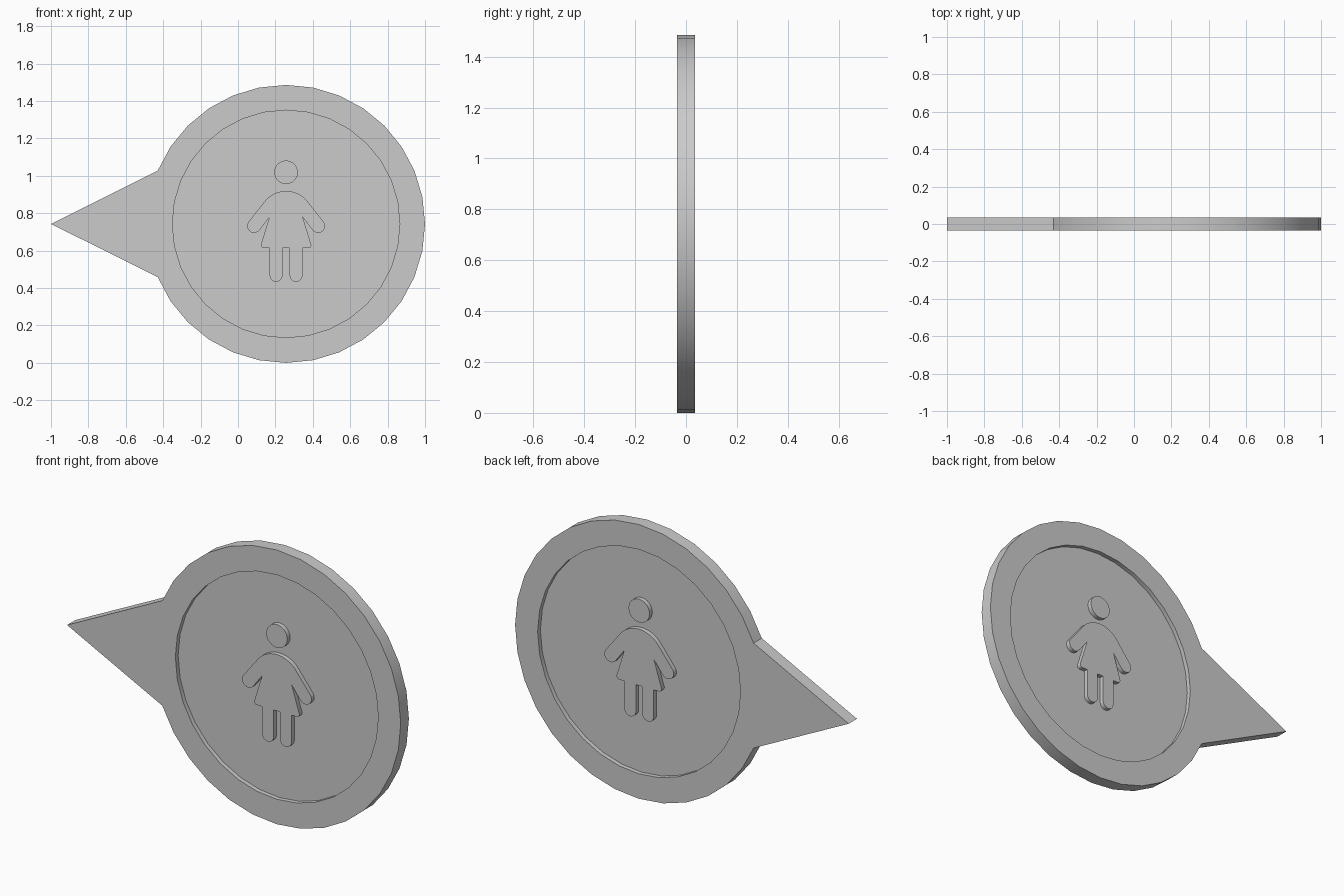
import bpy, bmesh, math
from math import sin, cos, radians

if "Cube" in bpy.data.objects:
    bpy.data.objects.remove(bpy.data.objects["Cube"])

CX, CZ = 0.257, 0.743      # centre of the disc
R_OUT, R_IN = 0.743, 0.608  # rim radii
HALF, WEB = 0.035, 0.011    # half thickness of rim and of recessed panel
SIDES = 32

grey = bpy.data.materials.new("plain grey")
grey.use_nodes = True
colour = (0.6, 0.6, 0.6, 1)
grey.diffuse_color = colour
grey.node_tree.nodes["Principled BSDF"].inputs["Base Color"].default_value = colour


def build(name, loops):
    """Bridge a list of (outline, y) loops and cap both ends."""
    bm = bmesh.new()
    rings = [[bm.verts.new((CX + x, y, CZ + z)) for x, z in pts] for pts, y in loops]
    n = len(rings[0])
    for a, b in zip(rings, rings[1:]):
        for i in range(n):
            j = (i + 1) % n
            bm.faces.new((a[i], a[j], b[j], b[i]))
    bm.faces.new(rings[0])
    bm.faces.new(rings[-1])
    bmesh.ops.recalc_face_normals(bm, faces=bm.faces)
    mesh = bpy.data.meshes.new(name)
    bm.to_mesh(mesh)
    bm.free()
    mesh.materials.append(grey)
    obj = bpy.data.objects.new(name, mesh)
    bpy.context.collection.objects.link(obj)
    bpy.ops.object.select_all(action='DESELECT')
    obj.select_set(True)
    bpy.context.view_layer.objects.active = obj
    bpy.ops.object.shade_smooth_by_angle(angle=radians(30))
    return obj


def arc(cx, cz, r, start, end, steps):
    angles = [radians(start + (end - start) * i / steps) for i in range(steps + 1)]
    return [(cx + r * cos(a), cz + r * sin(a)) for a in angles]


# Disc with raised rim, recessed panel on both sides and a side pointer
inner = arc(0, 0, R_IN, 0, 360, SIDES)[:-1]
outer = arc(0, 0, R_OUT, 0, 360, SIDES)[:-1]
tip = (-1 - CX, 0)
mid = SIDES // 2
outer[mid] = tip
for near, joint in ((mid - 1, mid - 2), (mid + 1, mid + 2)):
    outer[near] = tuple((a + b) / 2 for a, b in zip(tip, outer[joint]))
build("pointer_disc", [(inner, -WEB), (inner, -HALF), (outer, -HALF),
                       (outer, HALF), (inner, HALF), (inner, WEB)])

# Figure head
head = arc(0, 0.276, 0.063, 0, 360, 24)[:-1]
build("figure_head", [(head, -HALF), (head, HALF)])

# Figure body: right half of the outline from neck to crotch, then mirrored
half = arc(0, 0.030, 0.146, 90, 38, 7)                 # shoulder
half += arc(0.171, -0.011, 0.037, 35, -145, 9)         # arm and hand
half += [(0.089, 0.036)]                               # armpit
half += arc(0.119, -0.113, 0.016, 10, -90, 5)          # skirt hem
half += [(0.088, -0.129)]
half += arc(0.0535, -0.275, 0.0345, 0, -180, 10)       # foot
half += [(0.019, -0.129)]
body = half + [(-x, z) for x, z in reversed(half[1:])]
build("figure_body", [(body, -HALF), (body, HALF)])
